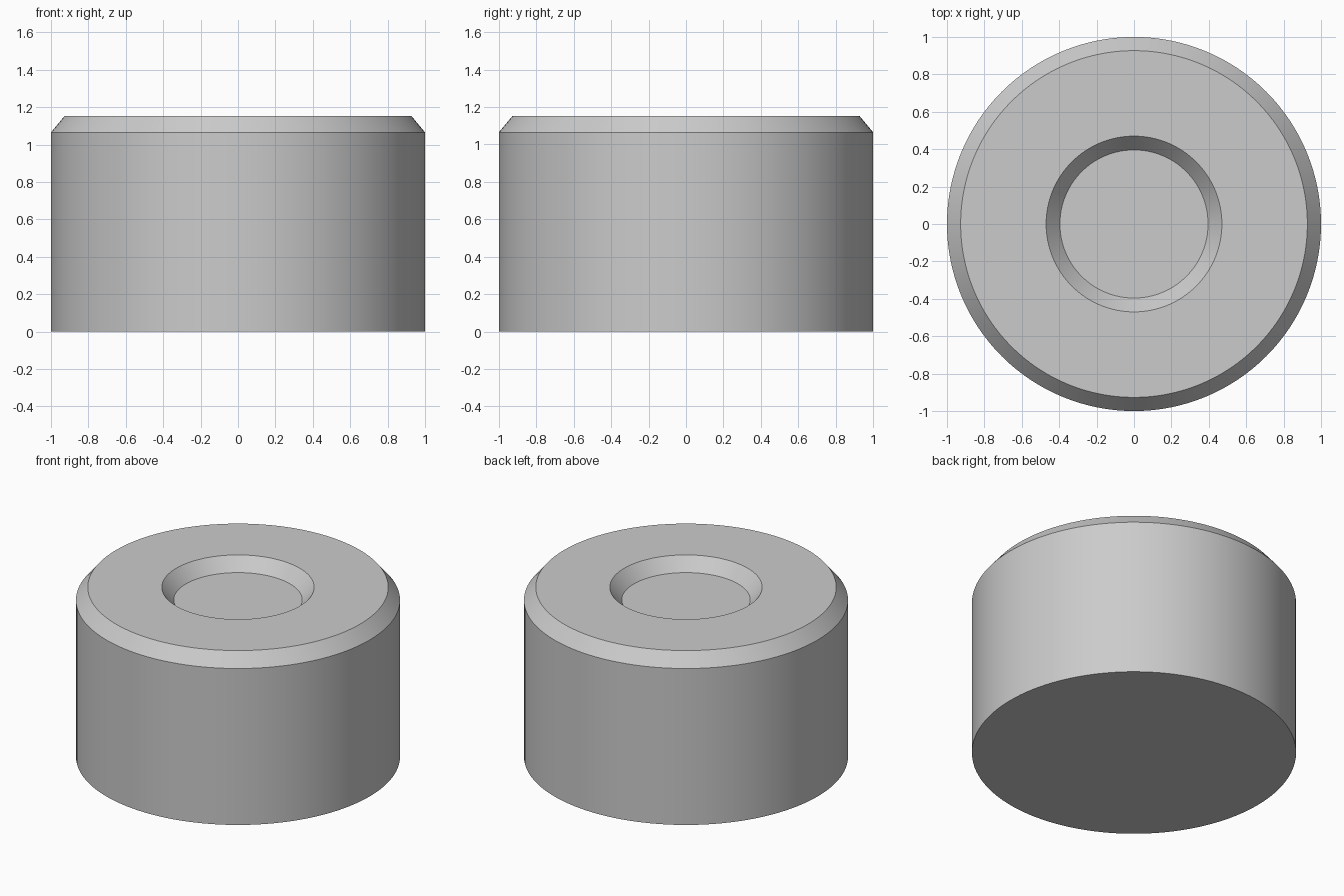
import bpy
import bmesh
import math

cube = bpy.data.objects.get("Cube")
if cube:
    bpy.data.objects.remove(cube, do_unlink=True)

SEGMENTS = 128
HEIGHT = 1.153
BEVEL_DROP = 0.088
RECESS_DEPTH = 0.086

grey = bpy.data.materials.new("plain grey")
grey.use_nodes = True
colour = (0.6, 0.6, 0.6, 1)
grey.diffuse_color = colour
grey.node_tree.nodes["Principled BSDF"].inputs["Base Color"].default_value = colour

# Half profile from the base edge up to the recess floor: (radius, height)
profile = [
    (1.0, 0),
    (1.0, HEIGHT - BEVEL_DROP),
    (0.927, HEIGHT),
    (0.47, HEIGHT),
    (0.396, HEIGHT - RECESS_DEPTH),
]


def lathe(name, points, material):
    """Turn a profile around z and cap both ends."""
    bm = bmesh.new()
    rings = []
    for radius, z in points:
        ring = []
        for i in range(SEGMENTS):
            a = math.tau * i / SEGMENTS
            ring.append(bm.verts.new((radius * math.cos(a), radius * math.sin(a), z)))
        rings.append(ring)
    for low, high in zip(rings, rings[1:]):
        for i in range(SEGMENTS):
            j = (i + 1) % SEGMENTS
            bm.faces.new((low[i], low[j], high[j], high[i]))
    bm.faces.new(reversed(rings[0]))
    bm.faces.new(rings[-1])
    mesh = bpy.data.meshes.new(name)
    bm.to_mesh(mesh)
    bm.free()
    mesh.materials.append(material)
    obj = bpy.data.objects.new(name, mesh)
    bpy.context.collection.objects.link(obj)
    return obj


# Bevelled cylinder with a conical recess in its top
body = lathe("recessed_cylinder", profile, grey)

# Round walls shade smoothly, profile corners stay sharp
bpy.ops.object.select_all(action="DESELECT")
body.select_set(True)
bpy.context.view_layer.objects.active = body
bpy.ops.object.shade_smooth_by_angle(angle=math.radians(30))
